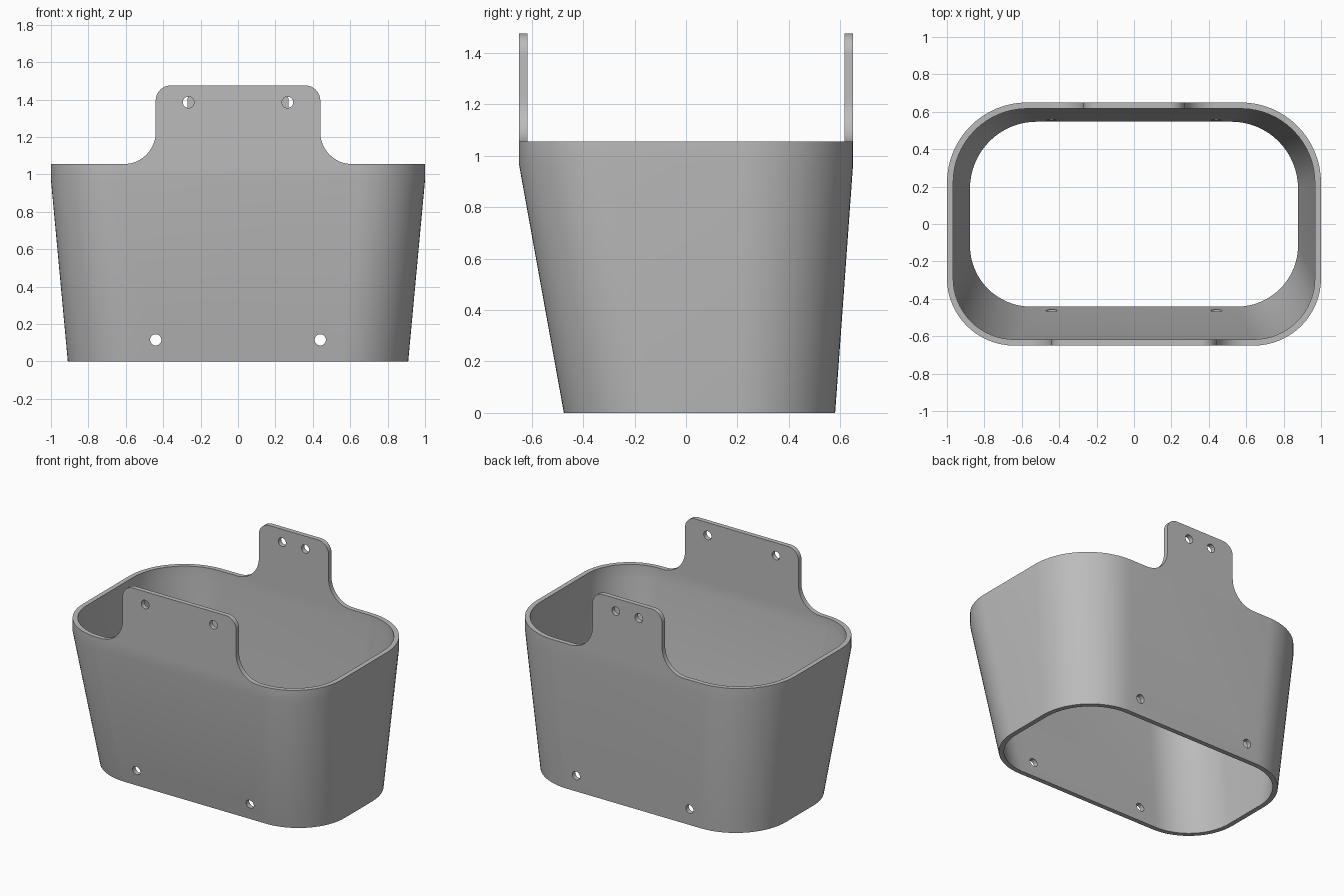
import bpy, bmesh, math
from math import sin, cos, pi

if "Cube" in bpy.data.objects:
    bpy.data.objects.remove(bpy.data.objects["Cube"])

WALL = 0.033
RIM, TOP = 1.055, 1.475
HOLE_R = 0.03

grey = bpy.data.materials.new("plain grey")
grey.use_nodes = True
colour = (0.5, 0.5, 0.5, 1)
grey.diffuse_color = colour
grey.node_tree.nodes["Principled BSDF"].inputs["Base Color"].default_value = colour


def arc(cx, cy, r, a0, a1, n=16):
    return [(cx + r * cos(a0 + (a1 - a0) * i / n), cy + r * sin(a0 + (a1 - a0) * i / n))
            for i in range(n + 1)]


def make_object(name, bm):
    bmesh.ops.recalc_face_normals(bm, faces=bm.faces)
    mesh = bpy.data.meshes.new(name)
    bm.to_mesh(mesh)
    bm.free()
    mesh.materials.append(grey)
    obj = bpy.data.objects.new(name, mesh)
    bpy.context.collection.objects.link(obj)
    return obj


def select(obj):
    bpy.ops.object.select_all(action='DESELECT')
    obj.select_set(True)
    bpy.context.view_layer.objects.active = obj


def drill(obj, x, y, z):
    """Cut a round hole along y."""
    bpy.ops.mesh.primitive_cylinder_add(vertices=32, radius=HOLE_R, depth=0.5,
                                        location=(x, y, z), rotation=(pi / 2, 0, 0))
    cutter = bpy.context.object
    cutter.name = "hole_cutter"
    cutter.hide_render = True
    mod = obj.modifiers.new("hole", 'BOOLEAN')
    mod.operation, mod.solver, mod.object = 'DIFFERENCE', 'EXACT', cutter
    select(obj)
    bpy.ops.object.modifier_apply(modifier=mod.name)
    bpy.data.objects.remove(cutter)


def smooth(obj):
    select(obj)
    bpy.ops.object.shade_smooth_by_angle(angle=math.radians(30))


def ring(bm, z, hx, front, back, r_front, r_back, inset):
    """Rounded rectangle with its own front and back corner radii."""
    hx, front, back = hx - inset, front + inset, back - inset
    rf, rb = r_front - inset, r_back - inset
    pts = (arc(hx - rb, back - rb, rb, 0, pi / 2)
           + arc(rb - hx, back - rb, rb, pi / 2, pi)
           + arc(rf - hx, front + rf, rf, pi, 1.5 * pi)
           + arc(hx - rf, front + rf, rf, 1.5 * pi, 2 * pi))
    return [bm.verts.new((x, y, z)) for x, y in pts]


# Tapered open basket wall with an upright rim band
levels = [(0, 0.91, -0.475, 0.58, 0.36, 0.39),
          (0.97, 1.0, -0.65, 0.65, 0.36, 0.43),
          (RIM, 1.0, -0.65, 0.65, 0.36, 0.43)]
bm = bmesh.new()
rings = [ring(bm, *lv, 0) for lv in levels]
rings += [ring(bm, *lv, WALL) for lv in reversed(levels)]
for k, a in enumerate(rings):
    b = rings[(k + 1) % len(rings)]
    for i in range(len(a)):
        j = (i + 1) % len(a)
        bm.faces.new((a[i], a[j], b[j], b[i]))
basket = make_object("basket_wall", bm)
for x in (-0.44, 0.44):
    for y in (-0.5, 0.6):
        drill(basket, x, y, 0.115)
smooth(basket)


# Hanging tabs: rounded top corners, flared feet, two holes each
def tab(name, y, half, hole_x, flare=0.17, corner=0.08):
    right = (arc(half + flare, RIM + flare, flare, 1.5 * pi, pi)
             + arc(half - corner, TOP - corner, corner, 0, pi / 2))
    outline = right + [(-x, z) for x, z in reversed(right)]
    bm = bmesh.new()
    face = bm.faces.new([bm.verts.new((x, y, z)) for x, z in outline])
    ext = bmesh.ops.extrude_face_region(bm, geom=[face])
    moved = [v for v in ext["geom"] if isinstance(v, bmesh.types.BMVert)]
    bmesh.ops.translate(bm, verts=moved, vec=(0, WALL, 0))
    obj = make_object(name, bm)
    for s in (-1, 1):
        drill(obj, s * hole_x, y, 1.385)
    smooth(obj)


tab("front_tab", -0.65, 0.44, 0.265)
tab("back_tab", 0.65 - WALL, 0.27, 0.09)
